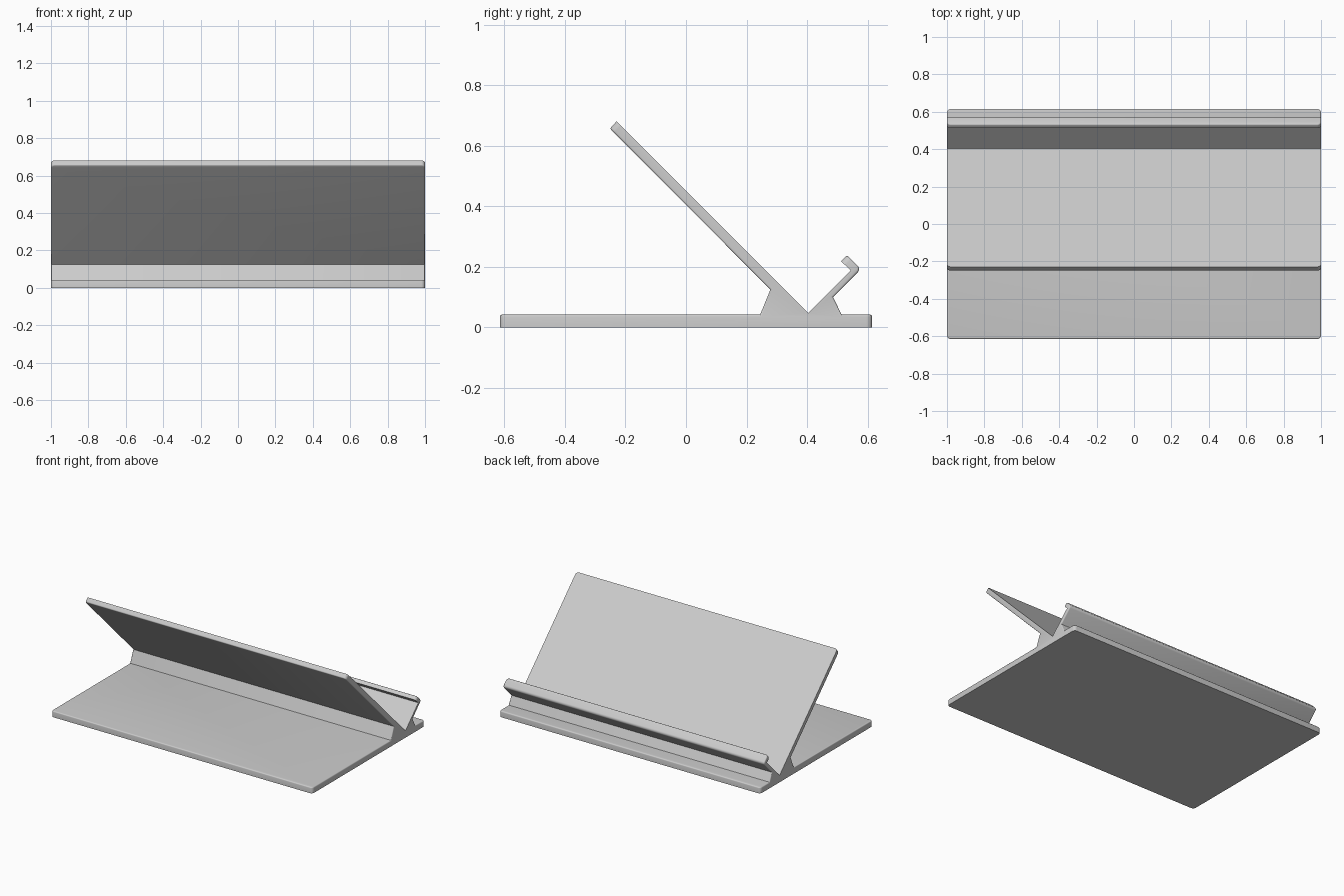
import bpy
import bmesh
from math import radians

cube = bpy.data.objects.get("Cube")
if cube:
    bpy.data.objects.remove(cube, do_unlink=True)

HALF = 1.0
CORNER, EASE = 0.02, 0.007

# Side profile (y, z, flag): flag marks a segment starting here whose rim is eased
profile = [
    (-0.615, 0.0, 0),       # base front
    (-0.615, 0.042, 1),     # base top, front
    (0.245, 0.042, 1),      # front neck
    (0.279, 0.125, 1),      # rest underside
    (-0.252, 0.657, 0),     # rest end
    (-0.229, 0.681, 0),     # rest face
    (0.404, 0.048, 0),      # lip inner face
    (0.544, 0.188, 0),      # hook inner face
    (0.512, 0.219, 0),      # hook tip
    (0.532, 0.239, 1),      # hook top
    (0.5785, 0.1925, 1),    # lip outer face
    (0.486, 0.10, 1),       # back neck
    (0.514, 0.042, 1),      # base top, back
    (0.615, 0.042, 0),      # base back
    (0.615, 0.0, 0),        # base bottom
]

mat = bpy.data.materials.new("light_grey")
mat.use_nodes = True
colour = (0.6, 0.6, 0.6, 1)
mat.diffuse_color = colour
mat.node_tree.nodes["Principled BSDF"].inputs["Base Color"].default_value = colour

bm = bmesh.new()
right = [bm.verts.new((-HALF, y, z)) for y, z, _ in profile]
left = [bm.verts.new((HALF, y, z)) for y, z, _ in profile]
bm.faces.new(right)
bm.faces.new(left[::-1])
n = len(profile)
for i in range(n):
    j = (i + 1) % n
    face = bm.faces.new((right[i], left[i], left[j], right[j]))
    face.material_index = profile[i][2]   # temporary tag
bmesh.ops.recalc_face_normals(bm, faces=bm.faces)


def round_edges(edges, radius, segments):
    bmesh.ops.bevel(bm, geom=edges, offset=radius, offset_type='OFFSET',
                    segments=segments, profile=0.5, affect='EDGES',
                    clamp_overlap=True, material=-1)


# Round the outer bend of the hook
round_edges([bm.edges.get((right[10], left[10]))], 0.016, 5)

# Round the plan corners of base, rest and hook tip
ends = [(0, 1), (4, 5), (8, 9), (13, 14)]
corners = [bm.edges.get((side[a], side[b])) for a, b in ends for side in (right, left)]
round_edges(corners, CORNER, 5)

# Ease the rims of the tagged faces
rims = [e for e in bm.edges if len(e.link_faces) == 2
        and e.link_faces[0].material_index != e.link_faces[1].material_index]
round_edges(rims, EASE, 3)

for face in bm.faces:
    face.material_index = 0
bmesh.ops.recalc_face_normals(bm, faces=bm.faces)
mesh = bpy.data.meshes.new("tablet_stand")
bm.to_mesh(mesh)
bm.free()
mesh.materials.append(mat)
stand = bpy.data.objects.new("tablet_stand", mesh)
bpy.context.collection.objects.link(stand)

bpy.ops.object.select_all(action='DESELECT')
stand.select_set(True)
bpy.context.view_layer.objects.active = stand
bpy.ops.object.shade_smooth_by_angle(angle=radians(35))
